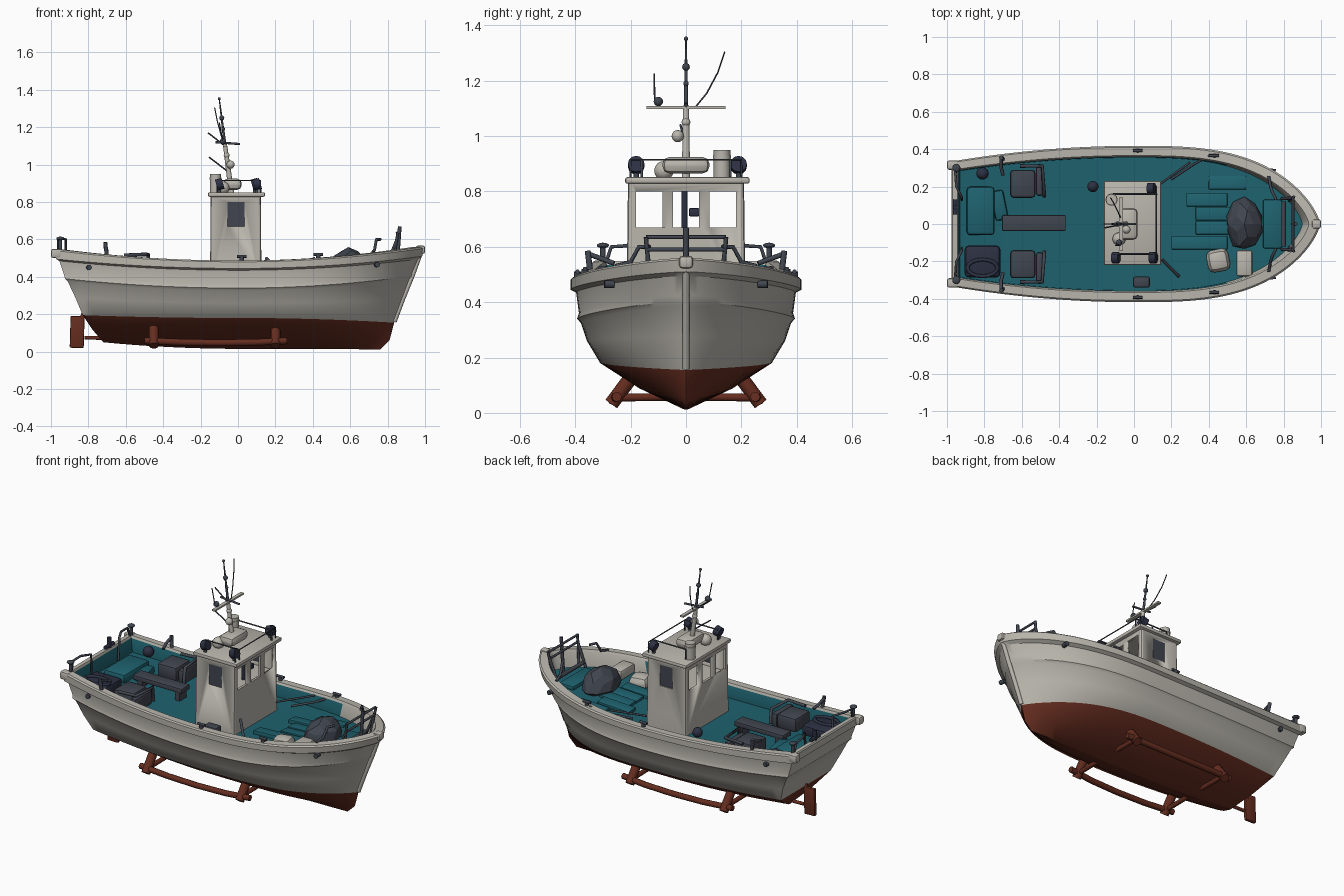
import bpy, bmesh, math, random
from mathutils import Vector

if "Cube" in bpy.data.objects:
    bpy.data.objects.remove(bpy.data.objects["Cube"])
random.seed(4)

def mat(name, *c):
    m = bpy.data.materials.new(name)
    m.diffuse_color = (*c, 1)
    m.use_nodes = True
    m.node_tree.nodes["Principled BSDF"].inputs["Base Color"].default_value = m.diffuse_color
    return m

WHITE = mat("weathered_white", .49, .47, .42)
RED = mat("antifouling_red", .13, .026, .014)
TEAL = mat("deck_teal", .013, .122, .157)
SLATE = mat("slate_metal", .052, .06, .078)
NAVY = mat("navy_rubber", .025, .03, .055)

def finish(name, bm, mats, angle=35):
    bmesh.ops.recalc_face_normals(bm, faces=bm.faces)
    me = bpy.data.meshes.new(name)
    bm.to_mesh(me)
    bm.free()
    ob = bpy.data.objects.new(name, me)
    bpy.context.collection.objects.link(ob)
    for m in mats:
        me.materials.append(m)
    bpy.ops.object.select_all(action='DESELECT')
    ob.select_set(True)
    bpy.context.view_layer.objects.active = ob
    bpy.ops.object.shade_smooth_by_angle(angle=math.radians(angle))
    return ob

def box(name, loc, size, m, bevel=0.0, rot=(0, 0, 0), taper=1.0, angle=35):
    bm = bmesh.new()
    bmesh.ops.create_cube(bm, size=1)
    for v in bm.verts:
        k = taper if v.co.z > 0 else 1
        v.co = Vector((v.co.x * size[0] * k, v.co.y * size[1] * k, v.co.z * size[2]))
    if bevel:
        bmesh.ops.bevel(bm, geom=bm.edges[:], offset=bevel, segments=2, affect='EDGES', profile=.5)
    ob = finish(name, bm, [m], angle)
    ob.location, ob.rotation_euler = loc, rot
    return ob

def ball(name, loc, r, m):
    bm = bmesh.new()
    bmesh.ops.create_uvsphere(bm, u_segments=14, v_segments=8, radius=1)
    ob = finish(name, bm, [m], 60)
    ob.location = loc
    ob.scale = r if isinstance(r, tuple) else (r, r, r)
    return ob

def rod(name, a, b, r, m, r2=None):
    a, b = Vector(a), Vector(b)
    bm = bmesh.new()
    bmesh.ops.create_cone(bm, cap_ends=True, segments=12, radius1=r, radius2=r if r2 is None else r2,
                          depth=(b - a).length)
    ob = finish(name, bm, [m])
    ob.location = (a + b) / 2
    ob.rotation_euler = (b - a).to_track_quat('Z', 'Y').to_euler()
    return ob

def pipe(name, pts, r, m, closed=False):
    cu = bpy.data.curves.new(name, 'CURVE')
    cu.dimensions, cu.bevel_depth, cu.bevel_resolution, cu.use_fill_caps = '3D', r, 2, True
    s = cu.splines.new('POLY')
    s.points.add(len(pts) - 1)
    for p, q in zip(s.points, pts):
        p.co = (*q, 1)
    s.use_cyclic_u = closed
    cu.materials.append(m)
    ob = bpy.data.objects.new(name, cu)
    bpy.context.collection.objects.link(ob)
    return ob

# Hull, bulwark and deck as one loft: z stern/mid/bow, x stern/bow, half width
ROWS = [(.05, .015, .012, -.72, .76, .012), (.12, .09, .06, -.78, .81, .17),
        (.195, .18, .155, -.83, .835, .31), (.29, .26, .28, -.87, .88, .358),
        (.375, .325, .39, -.91, .92, .380), (.39, .34, .405, -.925, .932, .394),
        (.41, .36, .425, -.93, .935, .387), (.485, .435, .495, -.955, .965, .397),
        (.495, .445, .51, -.972, .985, .418), (.54, .48, .553, -.975, .995, .418),
        (.548, .487, .56, -.97, .985, .41), (.548, .487, .56, -.945, .935, .366),
        (.535, .475, .545, -.94, .925, .358), (.45, .398, .455, -.93, .90, .355),
        (.45, .398, .455, -.93, .90, 0)]

def plan(u, r):   # fuller bow towards the gunwale
    if u > .5:
        return max(0, 1 - ((u - .5) * 2) ** 3) ** max(.7, .95 - .03 * r)
    return 1 - .2 * ((.5 - u) * 2) ** 2

N = 48
bm = bmesh.new()
side = {}
for s in (1, -1):
    side[s] = []
    for r, (zs, zm, zb, xs, xb, hw) in enumerate(ROWS):
        line = []
        for i in range(N + 1):
            u = 1 - (1 - i / N) ** 1.7
            e = (2 * u - 1) ** 2
            z = zm + ((zb if u > .5 else zs) - zm) * e
            line.append(bm.verts.new((xs + (xb - xs) * u, s * hw * plan(u, r), z)))
        side[s].append(line)

def patch(vs, r):
    f = bm.faces.new(vs)
    inner = r == len(ROWS) - 3 and f.calc_center_median().x < .5
    f.material_index = 1 if r < 2 else 2 if r == len(ROWS) - 2 or inner else 0

for r in range(len(ROWS) - 1):
    for s in (1, -1):
        a, b = side[s][r], side[s][r + 1]
        for i in range(N):
            patch((a[i], a[i + 1], b[i + 1], b[i]), r)
    patch((side[1][r][0], side[1][r + 1][0], side[-1][r + 1][0], side[-1][r][0]), r)
for i in range(N):   # flat keel underside
    patch((side[1][0][i], side[1][0][i + 1], side[-1][0][i + 1], side[-1][0][i]), 0)
bmesh.ops.remove_doubles(bm, verts=bm.verts, dist=1e-5)
bmesh.ops.dissolve_degenerate(bm, edges=bm.edges, dist=1e-6)
finish("hull", bm, [WHITE, RED, TEAL], 32)

# Stem post and stern horns
pipe("stem_post", [(.835, 0, .16), (.88, 0, .28), (.933, 0, .41), (.98, 0, .54)], .013, WHITE)
box("stem_head", (.975, 0, .545), (.05, .05, .045), WHITE, .012)
for s in (1, -1):
    box("stern_horn", (-.97, s * .315, .525), (.06, .05, .05), WHITE, .012)

# Rudder, propeller shaft and bilge keels
box("rudder", (-.86, 0, .105), (.075, .022, .17), RED, .006, (0, .03, 0))
rod("rudder_stock", (-.84, 0, .16), (-.82, 0, .22), .012, RED)
rod("propeller_shaft", (-.60, 0, .07), (-.82, 0, .075), .01, RED)
for s in (1, -1):
    pipe("bilge_rail", [(-.5, s * .25, .058), (-.3, s * .262, .05), (-.1, s * .265, .047),
                        (.1, s * .262, .05), (.26, s * .25, .058)], .018, RED)
    for x in (-.45, .2):
        rod("bilge_strut", (x, s * .27, .032), (x, s * .19, .14), .026, RED)
        rod("bilge_brace", (x, s * .25, .055), (x, s * .06, .058), .014, RED)

# Wheelhouse: hollow shell with window openings through both ends
house = box("wheelhouse", (-.012, 0, .612), (.275, .43, .456), WHITE, .012, taper=.975, angle=5)
cutters = [box("room_cutter", (-.012, 0, .735), (.24, .39, .17), WHITE, angle=5)]
for y in (-.133, 0, .133):
    cutters.append(box("window_cutter", (-.015, y, .735), (.5, .095, .13), WHITE, angle=5))
cutters.append(box("side_window_cutter", (-.01, 0, .735), (.09, .6, .13), WHITE, angle=5))
for c in cutters:
    m = house.modifiers.new(c.name, 'BOOLEAN')
    m.operation, m.solver, m.object = 'DIFFERENCE', 'EXACT', c
    c.hide_render = True
    c.hide_viewport = True
for s in (1, -1):
    box("side_glass", (-.01, s * .203, .735), (.092, .006, .132), SLATE)
rod("wheel_column", (.04, -.005, .64), (.04, -.005, .8), .011, NAVY)
box("instrument", (.06, .03, .725), (.04, .04, .03), NAVY, .006)
box("roof", (-.008, .005, .84), (.305, .45, .024), WHITE, .008)

# Roof equipment
rod("canister", (-.12, .13, .85), (-.12, .13, .95), .03, WHITE)
rod("canister_band", (-.12, .13, .92), (-.12, .13, .93), .033, WHITE)
box("radar_box", (-.03, 0, .895), (.1, .17, .06), WHITE, .025)
ball("roof_dome", (-.08, -.08, .875), .035, WHITE)
for x, y in ((.09, .19), (.1, -.18), (-.1, -.18)):
    rod("lamp_stand", (x, y, .85), (x, y, .88), .01, SLATE)
    rod("lamp", (x - .015, y, .89), (x + .02, y, .90), .03, NAVY)
for s in (1, -1):
    pipe("roof_rail", [(-.11, s * .16, .85), (-.11, s * .16, .915), (.12, s * .16, .915), (.12, s * .16, .85)], .005, SLATE)
pipe("roof_front_rail", [(.12, -.2, .85), (.12, -.2, .915), (.12, .2, .915), (.12, .2, .85)], .004, SLATE)

# Mast with crossbar, lights and whip aerials
rod("mast_lower", (-.035, 0, .85), (-.07, 0, 1.11), .015, WHITE, .011)
rod("mast_upper", (-.07, 0, 1.11), (-.1, 0, 1.35), .008, SLATE, .003)
for z, r in ((1.352, .008), (1.25, .014), (1.19, .01), (1.05, .016)):
    ball("mast_light", (-.035 - (z - .85) * .13, 0, z), r, SLATE if z > 1.1 else WHITE)
ball("mast_lamp", (-.04, -.03, 1.0), .022, WHITE)
box("crossbar", (-.07, 0, 1.103), (.022, .285, .01), WHITE)
rod("mast_arm", (-.12, 0, 1.12), (.01, 0, 1.11), .006, SLATE)
ball("aerial_base", (-.08, -.1, 1.125), .017, SLATE)
rod("whip_left", (-.08, -.113, 1.12), (-.1, -.115, 1.225), .003, SLATE)
pipe("whip_right", [(-.07, .03, 1.1), (-.09, .075, 1.155), (-.11, .115, 1.23), (-.125, .14, 1.305)], .003, SLATE)
rod("stay", (-.05, 0, .96), (-.155, -.02, 1.04), .004, SLATE)
rod("stay_upper", (-.07, .0, 1.1), (-.16, .0, 1.17), .004, SLATE)

# Aft deck gear
for s in (1, -1):
    box("fish_box", (-.595, s * .215, .465), (.135, .15, .09), SLATE, .018)
    box("box_back", (-.505, s * .235, .455), (.04, .17, .09), SLATE, .015)
    pipe("box_frame", [(-.61, s * .31, .515), (-.49, s * .31, .52), (-.48, s * .16, .52), (-.48, s * .15, .43)], .01, SLATE)
    pipe("gantry", [(-.71, s * .355, .575), (-.71, s * .30, .555), (-.7, s * .26, .54)], .009, SLATE)
    rod("gantry_post", (-.7, s * .345, .50), (-.71, s * .355, .585), .011, SLATE)
    pipe("stern_rail", [(-.95, s * .29, .54), (-.955, s * .27, .60), (-.95, s * .2, .605), (-.92, s * .14, .60), (-.92, s * .13, .46)], .007, SLATE)
    rod("stern_cleat", (-.95, s * .30, .54), (-.95, s * .30, .60), .01, SLATE)
    ball("cleat_cap", (-.95, s * .30, .605), (.022, .022, .01), SLATE)
box("bench", (-.535, .005, .475), (.34, .085, .03), SLATE, .006)
for x in (-.66, -.4):
    box("bench_leg", (x, .005, .43), (.03, .07, .07), SLATE)
box("tub", (-.81, -.2, .465), (.19, .17, .07), NAVY, .02)
pipe("tub_ring", [(-.81 + .08 * math.cos(i * math.pi / 8), -.235 + .045 * math.sin(i * math.pi / 8), .502)
                  for i in range(16)], .01, NAVY, True)
box("net_pile", (-.82, .07, .455), (.15, .26, .06), TEAL, .02)
box("locker", (-.72, .1, .44), (.07, .16, .05), TEAL, .015, (0, 0, .2))
ball("float_aft", (-.81, .27, .49), .033, NAVY)
ball("float_mid", (-.22, .2, .44), .03, NAVY)
rod("stern_bollard", (-.955, .09, .54), (-.955, .09, .61), .012, NAVY)
rod("stern_roller", (-.955, .05, .56), (-.955, .13, .56), .012, NAVY)

# Fore deck: planks along the keel, covered heap, crates, loose poles
for i, (x0, x1, y) in enumerate([(.2, .5, -.1), (.33, .52, -.02), (.33, .54, .055), (.28, .5, .13), (.4, .6, .22)]):
    box("deck_plank", ((x0 + x1) / 2, y, .412), (x1 - x0, .072, .03), TEAL, .005,
        (random.uniform(-.12, .12), -.05, 0))
box("fore_step", (.74, 0, .44), (.1, .26, .03), TEAL, .008)
bm = bmesh.new()
bmesh.ops.create_icosphere(bm, subdivisions=2, radius=1)
for v in bm.verts:
    k = random.uniform(.92, 1.06)
    v.co = Vector((v.co.x * .1 * k, v.co.y * .14 * k, max(v.co.z, -.2) * .11 * k))
finish("covered_heap", bm, [SLATE], 15).location = (.59, 0, .445)
box("crate", (.59, -.21, .455), (.085, .14, .06), WHITE, .012)
box("sack", (.45, -.195, .44), (.13, .13, .07), WHITE, .03, (0, 0, .2), .8)
box("small_box", (.04, -.31, .44), (.09, .06, .08), SLATE, .012)
rod("pole_left", (.12, .2, .45), (.3, .33, .49), .006, SLATE)
rod("pole_right", (.15, -.19, .50), (.24, -.28, .42), .008, SLATE)
pipe("hose", [(.2, .24, .43), (.32, .32, .46), (.41, .37, .5)], .007, SLATE)

# Bow rail, windlass and rail cleats
for s in (1, -1):
    pipe("bow_rail_post", [(.83, s * .125, .46), (.845, s * .14, .58), (.855, s * .145, .635)], .008, SLATE)
    rod("bow_brace", (.79, s * .135, .45), (.85, s * .14, .60), .008, SLATE)
    pipe("shoulder_rail", [(.72, s * .255, .53), (.73, s * .2, .545), (.74, s * .17, .60), (.76, s * .13, .6)], .008, SLATE)
    for x, y, z in ((.02, .392, .49), (.43, .365, .50)):
        rod("cleat_post", (x, s * y, z - .01), (x, s * y, z + .02), .012, SLATE)
        rod("cleat_bar", (x - .025, s * y, z + .02), (x + .025, s * y, z + .02), .008, SLATE)
    for x, y, z in ((-.8, .34, .45), (.74, .28, .465)):
        rod("hawse_ring", (x, s * (y - .02), z), (x + .005, s * (y + .015), z), .014, SLATE)
for z, w in ((.635, .145), (.59, .14)):
    rod("bow_crossbar", (.85, -w, z), (.85, w, z), .007, SLATE)
rod("windlass", (.80, -.12, .48), (.80, .12, .48), .012, SLATE)
rod("bow_post", (.85, 0, .46), (.865, 0, .67), .01, SLATE)
